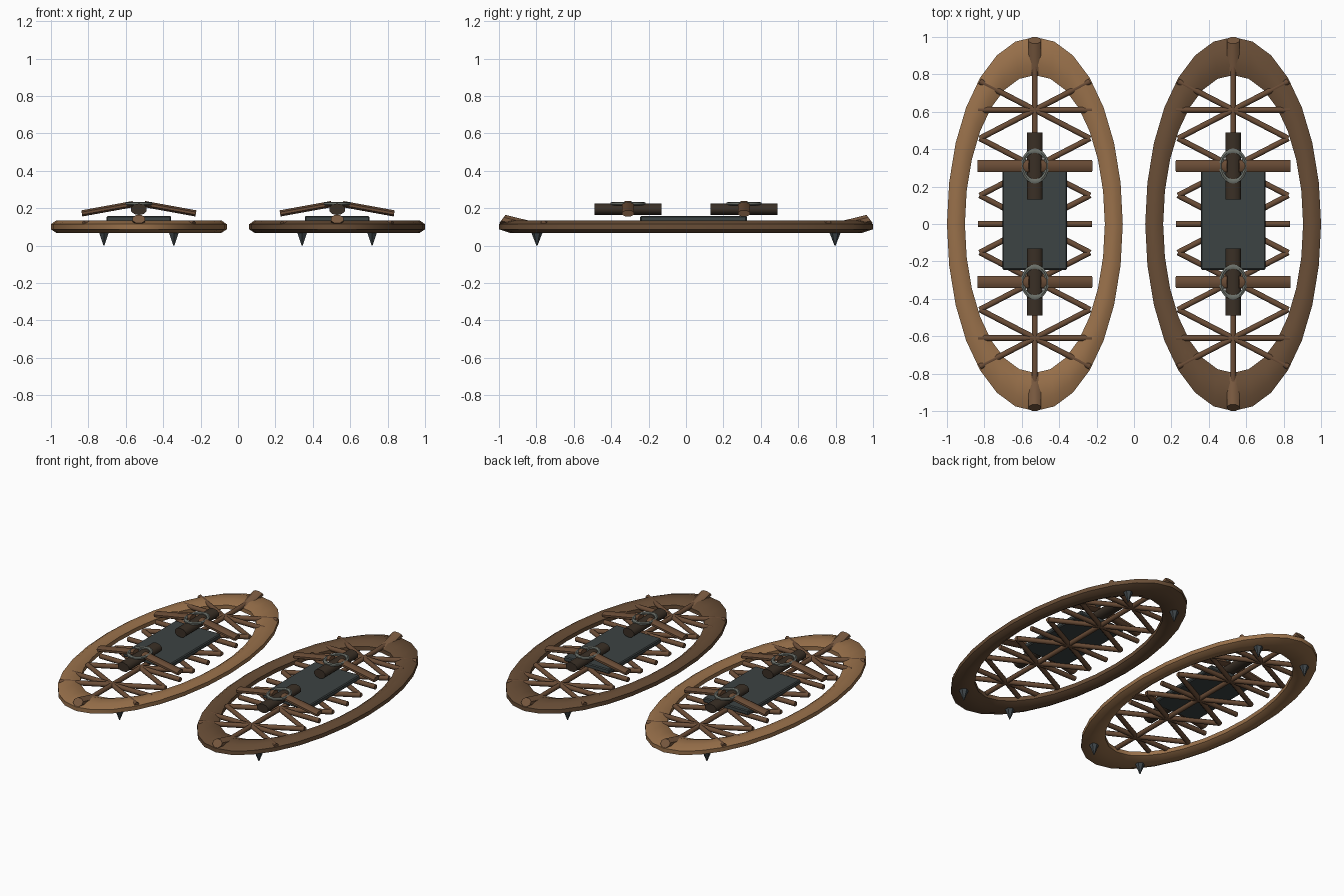
import bpy, bmesh, math
from mathutils import Vector

if "Cube" in bpy.data.objects:
    bpy.data.objects.remove(bpy.data.objects["Cube"])


def mat(name, c):
    m = bpy.data.materials.new(name)
    m.diffuse_color = (*c, 1)
    m.use_nodes = True
    m.node_tree.nodes["Principled BSDF"].inputs["Base Color"].default_value = m.diffuse_color
    return m


LIGHT = mat("light wood", (.32, .165, .07))
DARK = mat("dark wood", (.14, .075, .037))
LACE = mat("lacing brown", (.145, .073, .037))
WRAP = mat("wrap brown", (.19, .10, .05))
LEATHER = mat("dark leather", (.042, .029, .019))
PLATE = mat("slate plate", (.045, .056, .056))
STEEL = mat("dull steel", (.15, .165, .145))
SPIKE = mat("spike iron", (.05, .062, .068))


def finish(name, bm, m, smooth=None):
    bmesh.ops.recalc_face_normals(bm, faces=bm.faces)
    me = bpy.data.meshes.new(name)
    bm.to_mesh(me)
    bm.free()
    me.materials.append(m)
    ob = bpy.data.objects.new(name, me)
    bpy.context.collection.objects.link(ob)
    if smooth:
        bpy.ops.object.select_all(action='DESELECT')
        ob.select_set(True)
        bpy.context.view_layer.objects.active = ob
        bpy.ops.object.shade_smooth_by_angle(angle=math.radians(smooth))
    return ob


def oval_ring(name, cx, cy, z, ox, oy, k, rz, n, sides, m):
    """Stretched torus: outer half sizes ox, oy; k = tube radius over outer radius."""
    bm = bmesh.new()
    loops = []
    c = math.cos(math.pi / sides)
    for i in range(n):
        t = math.tau * i / n
        row = []
        for j in range(sides):
            a = math.tau * (j + .5) / sides
            f = 1 - k + k * math.cos(a) / c
            row.append(bm.verts.new((cx + ox * f * math.sin(t), cy + oy * f * math.cos(t),
                                     z + rz * math.sin(a) / c)))
        loops.append(row)
    for i in range(n):
        p, q = loops[i], loops[(i + 1) % n]
        for j in range(sides):
            k2 = (j + 1) % sides
            bm.faces.new((p[j], q[j], q[k2], p[k2]))
    return finish(name, bm, m, 50)


def add_rod(bm, p1, p2, rw, rh, sides=8, up=None):
    """Oval rod from p1 to p2; rw is the flat radius, rh the upright one."""
    p1, p2 = Vector(p1), Vector(p2)
    d = (p2 - p1).normalized()
    side = d.cross(Vector((0, 0, 1))).normalized()
    up = Vector(up) if up else side.cross(d)
    ends = []
    for p in (p1, p2):
        ends.append([bm.verts.new(p + side * rw * math.cos(math.tau * (j + .5) / sides)
                                  + up * rh * math.sin(math.tau * (j + .5) / sides))
                     for j in range(sides)])
    for j in range(sides):
        k = (j + 1) % sides
        bm.faces.new((ends[0][j], ends[0][k], ends[1][k], ends[1][j]))
    bm.faces.new(ends[0])
    bm.faces.new(ends[1])


def snowshoe(tag, cx, wood):
    # bent wood frame
    oval_ring(tag + "_frame", cx, 0, .101, .47, 1.0, .102, .033, 28, 8, wood)

    # lacing: centre line, rungs and crossed diagonals
    bm = bmesh.new()
    z, r = .119, .0165
    add_rod(bm, (cx, -.86, z), (cx, .86, z), r, r)
    for i in range(-2, 3):
        y = i * .305
        add_rod(bm, (cx - .305, y, z), (cx + .305, y, z), r, r)
        for s in (-1, 1):
            add_rod(bm, (cx - .295, y - s * .153, z), (cx + .295, y + s * .153, z), r, r)
    finish(tag + "_lacing", bm, LACE, 50)

    # foot plate
    bm = bmesh.new()
    bmesh.ops.create_cube(bm, size=1)
    for v in bm.verts:
        v.co = (cx + v.co.x * .345, .04 + v.co.y * .57, .143 + v.co.z * .032)
    bmesh.ops.bevel(bm, geom=bm.edges[:], offset=.006, segments=1, affect='EDGES')
    finish(tag + "_foot_plate", bm, PLATE)

    for s, end in ((-1, "front"), (1, "back")):
        y = s * .31
        # wrap at the tip of the frame, its oval end leaning inward
        bm = bmesh.new()
        add_rod(bm, (cx, s * .81, .10), (cx, s * .982, .142), .036, 1, 8,
                up=(0, -s * .018, .024))
        finish(f"{tag}_{end}_tip_wrap", bm, WRAP, 50)
        # crossbar of two sloping straps
        bm = bmesh.new()
        for q in (-1, 1):
            add_rod(bm, (cx + q * .305, y, .172), (cx + q * .03, y, .222), .035, .018)
        finish(f"{tag}_{end}_crossbar", bm, LACE, 50)
        # binding roll along the shoe
        bm = bmesh.new()
        add_rod(bm, (cx, y - .18, .194), (cx, y + .18, .194), .044, .031, 10)
        finish(f"{tag}_{end}_binding_roll", bm, LEATHER, 50)
        # metal ring on top
        oval_ring(f"{tag}_{end}_ring", cx, y, .224, .075, .094, .125, .009, 20, 6, STEEL)
        # ice spikes under the frame
        bm = bmesh.new()
        for q in (-1, 1):
            ret = bmesh.ops.create_cone(bm, cap_ends=True, segments=6, radius1=.003,
                                        radius2=.036, depth=.085)
            bmesh.ops.translate(bm, verts=ret["verts"],
                                vec=(cx + q * .187, s * .797, .0425))
        finish(f"{tag}_{end}_spikes", bm, SPIKE)


snowshoe("left", -.53, LIGHT)
snowshoe("right", .53, DARK)
